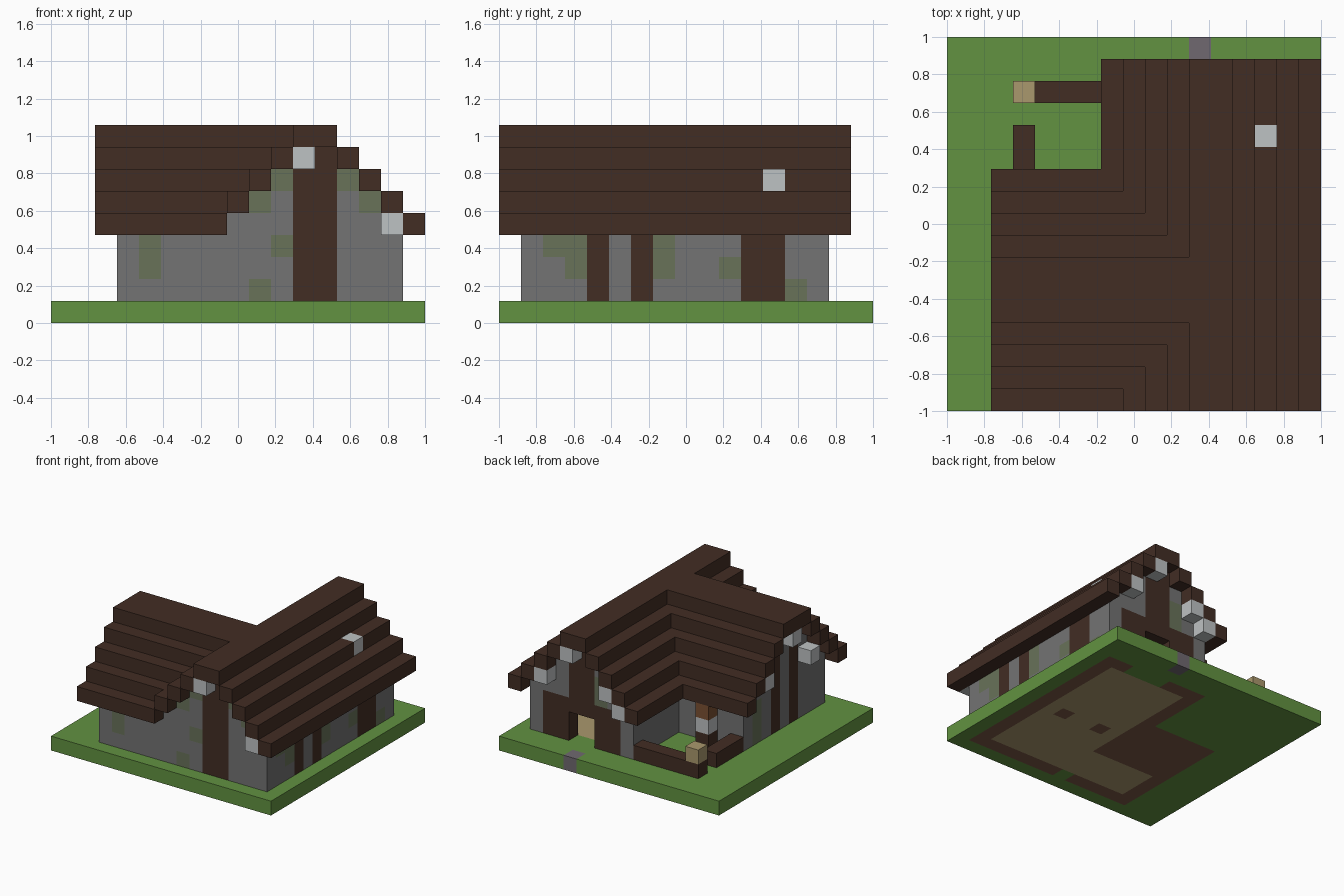
import bpy
import bmesh
from mathutils import Vector

if "Cube" in bpy.data.objects:
    bpy.data.objects.remove(bpy.data.objects["Cube"])

N = 17                # blocks along the base
U = 2 / N             # block size


def linear(c):
    c /= 255
    return c / 12.92 if c <= 0.04045 else ((c + 0.055) / 1.055) ** 2.4


def material(name, *rgb):
    mat = bpy.data.materials.new(name)
    mat.use_nodes = True
    col = (*map(linear, rgb), 1)
    mat.diffuse_color = col
    bsdf = mat.node_tree.nodes["Principled BSDF"]
    bsdf.inputs["Base Color"].default_value = col
    bsdf.inputs["Roughness"].default_value = 0.9
    return mat


GRASS = material("grass_green", 98, 146, 65)
TIMBER = material("dark_timber", 66, 45, 36)
STONE = material("grey_stone", 115, 115, 115)
MOSS = material("mossy_stone", 104, 114, 89)
PALE = material("pale_grey", 190, 194, 195)
TAN = material("tan_planks", 170, 152, 109)
EARTH = material("brown_earth", 124, 89, 70)
PATH = material("path_grey", 112, 105, 112)
CLAY = material("orange_brown", 122, 80, 50)

cells = {}            # block position -> part name
parts = {}            # part name -> material


def fill(part, mat, xs, ys, zs):
    """Fill a box of blocks; each range is an int or (first, last)."""
    parts[part] = mat
    spans = [(r, r) if isinstance(r, int) else r for r in (xs, ys, zs)]
    for x in range(spans[0][0], spans[0][1] + 1):
        for y in range(spans[1][0], spans[1][1] + 1):
            for z in range(spans[2][0], spans[2][1] + 1):
                cells[x, y, z] = part


def roof_level(x, y):
    """Stepped height of the crossing main and wing roofs."""
    level = 0
    if 7 <= x <= 16 and y <= 15:
        level = min(8, 4 + min(x - 7, 16 - x))
    if 2 <= x <= 11 and y <= 10:
        level = max(level, min(8, 4 + min(y, 10 - y)))
    return level


def is_wall(x, y):
    main = 8 <= x <= 15 and 1 <= y <= 14
    wing = 3 <= x <= 8 and 1 <= y <= 9
    inner = (9 <= x <= 14 and 2 <= y <= 13) or (4 <= x <= 8 and 2 <= y <= 8)
    return (main or wing) and not inner


# Ground slab, foundation, plank floor and path
fill("ground", GRASS, (0, 16), (0, 16), 0)
fill("foundation", EARTH, (8, 15), (1, 14), 0)
fill("foundation", EARTH, (3, 8), (1, 9), 0)
fill("plank_floor", TAN, (9, 14), (2, 13), 0)
fill("plank_floor", TAN, (4, 8), (2, 4), 0)
for x in (10, 13):
    fill("foundation", EARTH, x, 7, 0)
fill("ground", GRASS, (11, 13), 14, 0)
fill("ground", GRASS, 8, 1, 0)
fill("path", PATH, 11, 16, 0)

# Stepped roof and the walls reaching up to it
for x in range(N):
    for y in range(N):
        level = roof_level(x, y)
        if level:
            fill("roof", TIMBER, x, y, level)
        if is_wall(x, y):
            fill("stone_walls", STONE, x, y, (1, level - 1))

# Mossy stones: front, right side, wing gable, back gable
for x, zs in ((4, (2, 3)), (10, 3), (9, 1), (10, 6), (9, 5), (13, 6), (14, 5)):
    fill("mossy_stones", MOSS, x, 1, zs)
for y, zs in ((2, 3), (3, (2, 3)), (7, (2, 3)), (10, 2), (13, 1)):
    fill("mossy_stones", MOSS, 15, y, zs)
fill("mossy_stones", MOSS, 3, 8, (1, 3))
fill("mossy_stones", MOSS, 10, 14, (4, 5))

# Timber posts
fill("timber_posts", TIMBER, (11, 12), 1, (1, 7))
fill("timber_posts", TIMBER, (11, 12), 14, (3, 7))
fill("timber_posts", TIMBER, 15, (11, 12), (1, 3))
for y in (4, 6):
    fill("timber_posts", TIMBER, 15, y, (1, 3))
    fill("timber_posts", TIMBER, 3, y, (1, 7))

# Back doorway with its frame
fill("door_frame", TIMBER, (9, 14), 14, (1, 3))
for x in (11, 12):
    for z in (1, 2):
        del cells[x, 14, z]

# Pale blocks under the eaves and one in the roof
for x, y, z in ((11, 0, 7), (15, 0, 4), (14, 15, 5), (12, 15, 7), (9, 15, 5),
                (8, 15, 4), (2, 3, 5), (2, 5, 7), (2, 8, 5), (14, 12, 6)):
    fill("pale_blocks", PALE, x, y, z)

# Yard fence, its tan cap, and the stack by the wing wall
fill("fence", TIMBER, (3, 7), 14, 1)
fill("fence", TIMBER, 3, (10, 12), 1)
fill("fence_cap", TAN, 3, 14, 2)
fill("stack_base", TIMBER, 5, 10, 1)
fill("stack_middle", PALE, 5, 10, 2)
fill("stack_top", CLAY, 5, 10, 3)


def build(part, mat):
    """Make one object from the exposed block faces of a part."""
    bm = bmesh.new()
    for cell, owner in cells.items():
        if owner != part:
            continue
        centre = Vector(cell) + Vector((0.5, 0.5, 0.5))
        for axis in range(3):
            for sign in (-1, 1):
                n = Vector((0, 0, 0))
                n[axis] = sign
                if tuple(int(a + b) for a, b in zip(cell, n)) in cells:
                    continue
                a = Vector((0, 0, 0))
                a[(axis + 1) % 3] = 0.5
                b = n.cross(a)
                mid = centre + n / 2
                corners = (mid - a - b, mid + a - b, mid + a + b, mid - a + b)
                bm.faces.new([bm.verts.new((p.x * U - 1, p.y * U - 1, p.z * U))
                              for p in corners])
    bmesh.ops.remove_doubles(bm, verts=bm.verts, dist=U / 100)
    mesh = bpy.data.meshes.new(part)
    bm.to_mesh(mesh)
    bm.free()
    mesh.materials.append(mat)
    bpy.context.collection.objects.link(bpy.data.objects.new(part, mesh))


for name, mat in parts.items():
    build(name, mat)
